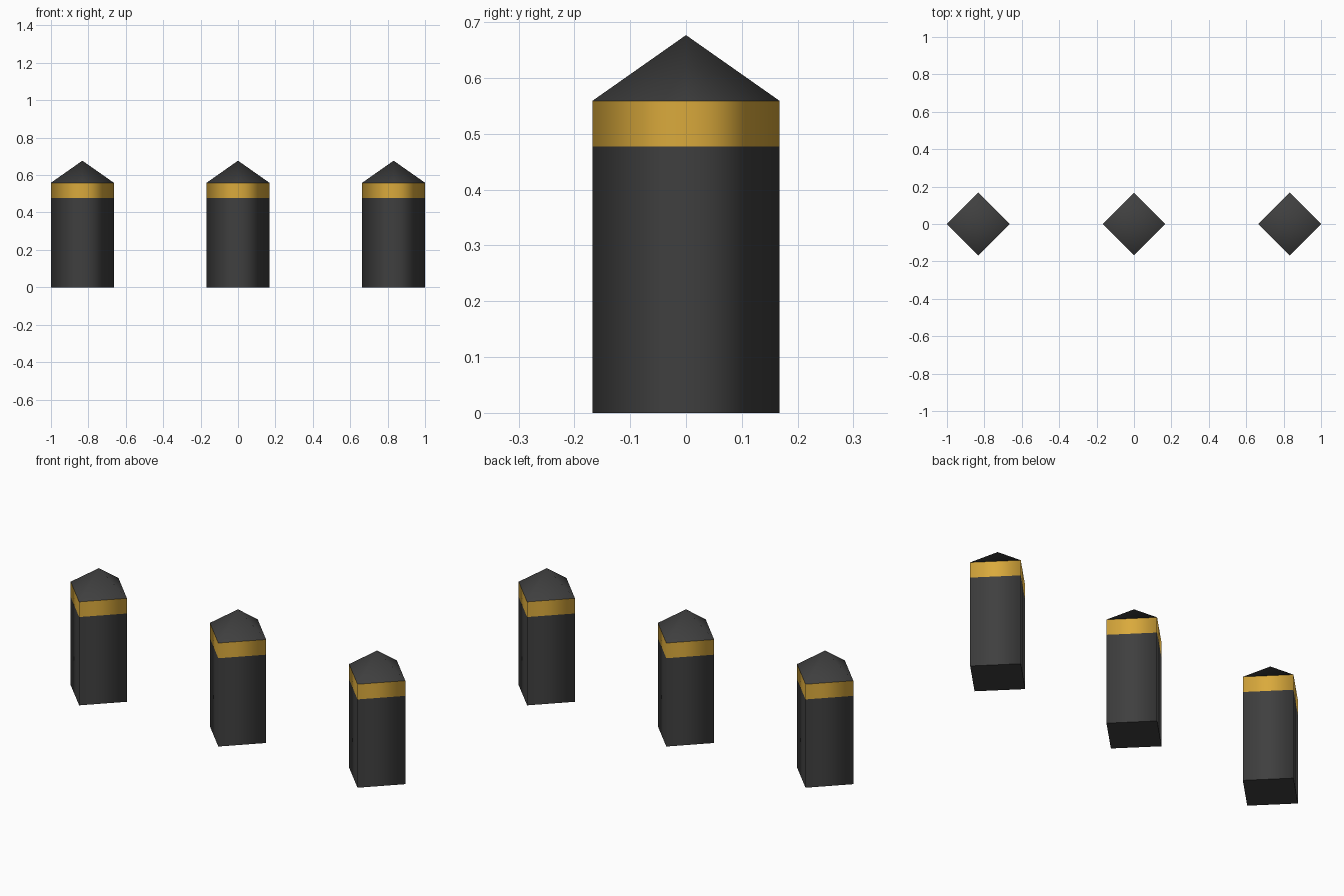
import bpy, bmesh, math

if "Cube" in bpy.data.objects:
    bpy.data.objects.remove(bpy.data.objects["Cube"])

R = 0.168          # half diagonal of the square post
Z_BAND, Z_CAP, Z_TIP = 0.477, 0.559, 0.677


def material(name, rgb):
    m = bpy.data.materials.new(name)
    m.diffuse_color = (*rgb, 1)
    m.use_nodes = True
    m.node_tree.nodes["Principled BSDF"].inputs["Base Color"].default_value = m.diffuse_color
    return m


dark = material("dark grey", (0.05, 0.05, 0.05))
yellow = material("golden yellow", (0.70, 0.40, 0.045))


def bollard(name, x):
    bm = bmesh.new()
    # four-sided rings with corners on the axes
    rings = [[bm.verts.new((R * math.cos(i * math.pi / 2), R * math.sin(i * math.pi / 2), z))
              for i in range(4)] for z in (0, Z_BAND, Z_CAP)]
    # shaft and painted band
    for k in range(2):
        for i in range(4):
            j = (i + 1) % 4
            f = bm.faces.new((rings[k][i], rings[k][j], rings[k + 1][j], rings[k + 1][i]))
            f.material_index = k
    # pointed cap and base
    tip = bm.verts.new((0, 0, Z_TIP))
    for i in range(4):
        bm.faces.new((rings[2][i], rings[2][(i + 1) % 4], tip))
    bm.faces.new(rings[0][::-1])
    # soft shading around the post, crisp at base and under the cap
    for f in bm.faces:
        f.smooth = True
    for ring in (rings[0], rings[2]):
        for i in range(4):
            bm.edges.get((ring[i], ring[(i + 1) % 4])).smooth = False
    me = bpy.data.meshes.new(name)
    bm.to_mesh(me)
    bm.free()
    me.materials.append(dark)
    me.materials.append(yellow)
    ob = bpy.data.objects.new(name, me)
    ob.location.x = x
    bpy.context.collection.objects.link(ob)


for side, x in (("left", R - 1), ("middle", 0), ("right", 1 - R)):
    bollard(side + "_bollard", x)
